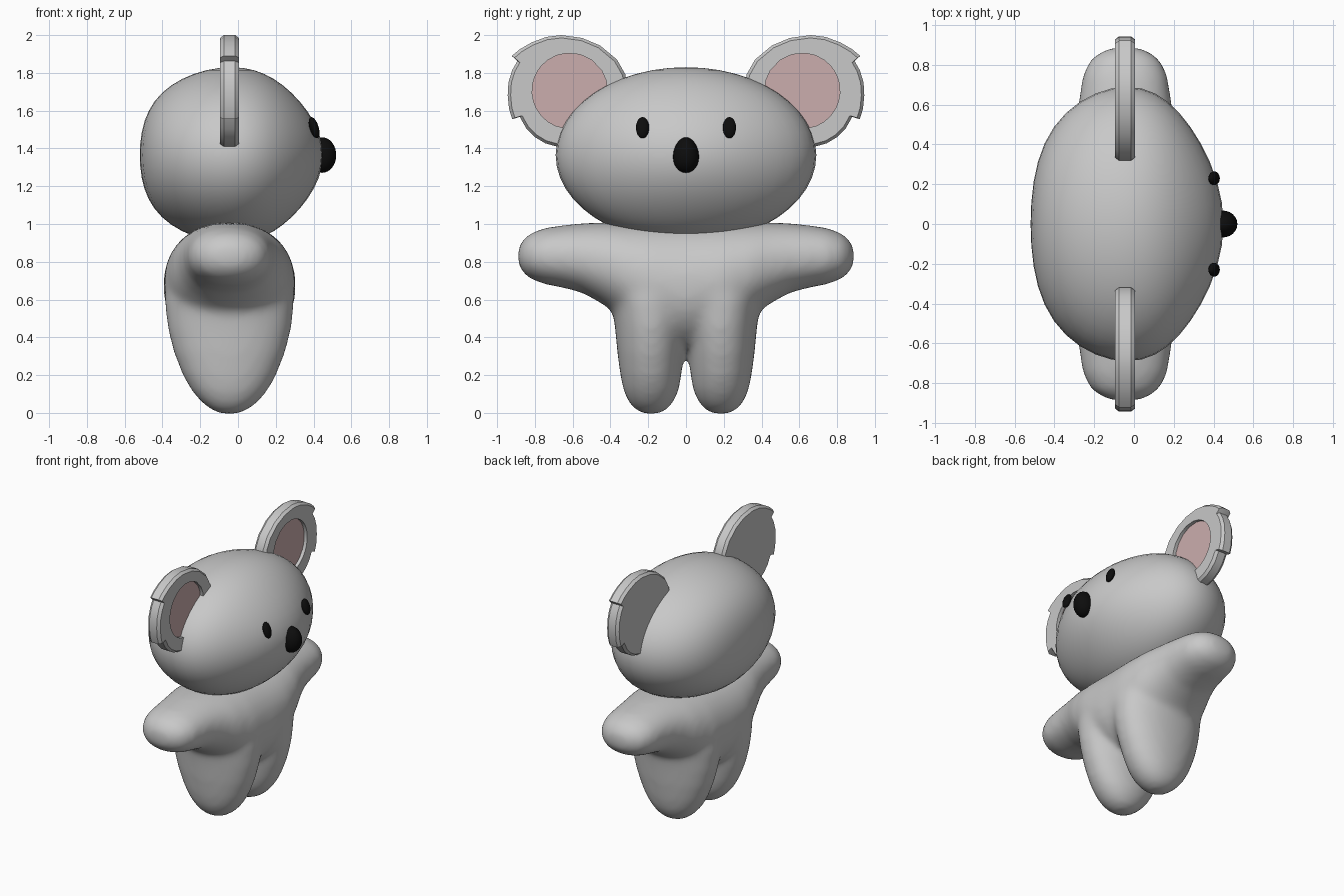
import bpy, bmesh, math
from mathutils import Vector, Matrix

if "Cube" in bpy.data.objects:
    bpy.data.objects.remove(bpy.data.objects["Cube"])

CX = -0.045  # depth centre of body and ears


def material(name, rgb):
    m = bpy.data.materials.new(name)
    m.diffuse_color = (*rgb, 1)
    m.use_nodes = True
    m.node_tree.nodes["Principled BSDF"].inputs["Base Color"].default_value = m.diffuse_color
    return m


GREY = material("grey fur", (0.58, 0.58, 0.58))
PINK = material("ear pink", (0.60, 0.42, 0.42))
BLACK = material("black", (0.004, 0.004, 0.004))


def finish(bm, name, *mats, angle=None):
    bmesh.ops.recalc_face_normals(bm, faces=bm.faces)
    for f in bm.faces:
        f.smooth = True
    me = bpy.data.meshes.new(name)
    bm.to_mesh(me)
    bm.free()
    ob = bpy.data.objects.new(name, me)
    bpy.context.collection.objects.link(ob)
    for m in mats:
        me.materials.append(m)
    if angle:
        bpy.ops.object.select_all(action='DESELECT')
        ob.select_set(True)
        bpy.context.view_layer.objects.active = ob
        bpy.ops.object.shade_smooth_by_angle(angle=math.radians(angle))
    return ob


def loft(bm, rings):
    """Bridge closed rings of points and cap both ends; returns last cap."""
    loops = [[bm.verts.new(p) for p in r] for r in rings]
    n = len(loops[0])
    for a, b in zip(loops, loops[1:]):
        for i in range(n):
            j = (i + 1) % n
            bm.faces.new((a[i], a[j], b[j], b[i]))
    bm.faces.new(loops[0])
    return bm.faces.new(loops[-1])


def oval(n=32, e=0.93):
    """Slightly squared unit circle."""
    for i in range(n):
        c, s = math.cos(math.tau * i / n), math.sin(math.tau * i / n)
        yield math.copysign(abs(c) ** e, c), math.copysign(abs(s) ** e, s)


# Body: arms run across, legs run up, then fused and softened
bm = bmesh.new()
PAD = 0.009  # makes up for shrinkage from smoothing
arm = [(0.89, 0.83, 0.025, 0.035), (0.875, 0.83, 0.065, 0.10), (0.83, 0.83, 0.11, 0.165),
       (0.75, 0.83, 0.14, 0.205), (0.65, 0.828, 0.157, 0.22), (0.55, 0.82, 0.175, 0.235),
       (0.45, 0.795, 0.205, 0.262), (0.35, 0.76, 0.24, 0.30), (0.2, 0.70, 0.30, 0.335)]
path = arm + [(0, 0.67, 0.33, 0.342)] + [(-y, *r) for y, *r in reversed(arm)]
loft(bm, [[(CX + c * (rx + PAD), y, zc + s * (rz + PAD)) for c, s in oval()]
          for y, zc, rz, rx in path])
leg = [(-0.005, 0.185, 0.035, 0.04), (0.02, 0.185, 0.08, 0.095), (0.06, 0.185, 0.112, 0.145),
       (0.12, 0.185, 0.138, 0.195), (0.2, 0.186, 0.153, 0.24), (0.32, 0.187, 0.168, 0.287),
       (0.45, 0.185, 0.182, 0.32), (0.6, 0.182, 0.205, 0.336), (0.75, 0.18, 0.2, 0.3)]
for side in (-1, 1):
    loft(bm, [[(CX + c * (rx + PAD), side * yc + s * (ry + PAD), z) for c, s in oval()]
              for z, yc, ry, rx in leg])
body = finish(bm, "body", GREY)
fuse = body.modifiers.new("fuse", 'REMESH')
fuse.mode = 'VOXEL'
fuse.voxel_size = 0.02
fuse.use_smooth_shade = True
soft = body.modifiers.new("soften", 'SMOOTH')
soft.factor = 0.5
soft.iterations = 20

# Head: wide ellipsoid leaning slightly to the back
bm = bmesh.new()
bmesh.ops.create_uvsphere(bm, u_segments=40, v_segments=24, radius=1)
for v in bm.verts:
    u = v.co.x - 0.2 * v.co.x ** 2 * (1 - v.co.x ** 2)
    v.co = (-0.035 + 0.485 * u, 0.69 * v.co.y, 1.365 + 0.465 * v.co.z)
finish(bm, "head", GREY)

# Ears: notched discs with bevelled rim and recessed pink centre
outline = [(0.66, 2.0), (0.74, 1.99), (0.82, 1.96), (0.88, 1.925), (0.922, 1.89), (0.893, 1.862),
           (0.92, 1.815), (0.94, 1.75), (0.944, 1.68), (0.937, 1.61), (0.92, 1.555),
           (0.88, 1.567), (0.845, 1.505), (0.80, 1.46), (0.745, 1.427), (0.665, 1.405),
           (0.58, 1.405), (0.49, 1.435), (0.41, 1.49), (0.345, 1.58), (0.312, 1.69),
           (0.32, 1.79), (0.365, 1.87), (0.455, 1.945), (0.55, 1.985)]
for side, name in ((-1, "right_ear"), (1, "left_ear")):
    def rim(x, s):
        return [(x, side * (0.63 + (y - 0.63) * s), 1.70 + (z - 1.70) * s) for y, z in outline]

    def inner(x):
        ring = []
        for y, z in outline:
            d = Vector((y - 0.63, z - 1.70)).normalized() * 0.2
            ring.append((x, side * (0.615 + d.x), 1.705 + d.y))
        return ring

    bm = bmesh.new()
    cap = loft(bm, [rim(-0.095, 0.95), rim(-0.075, 1), rim(-0.015, 1), rim(0.005, 0.95),
                    inner(0.005), inner(-0.02)])
    cap.material_index = 1
    finish(bm, name, GREY, PINK, angle=25)


# Face: flattened eyes and nose
def bead(name, pos, size, tilt=0, taper=0):
    bm = bmesh.new()
    bmesh.ops.create_uvsphere(bm, u_segments=24, v_segments=16, radius=1)
    for v in bm.verts:
        v.co.y *= 1 - taper * v.co.z
    bm.transform(Matrix.Translation(pos) @ Matrix.Rotation(tilt, 4, 'Y') @ Matrix.Diagonal((*size, 1)))
    finish(bm, name, BLACK)


for side, name in ((-1, "right_eye"), (1, "left_eye")):
    bead(name, (0.403, side * 0.23, 1.51), (0.024, 0.035, 0.058), tilt=-0.3)
bead("nose", (0.445, 0, 1.365), (0.075, 0.068, 0.094), taper=0.1)
